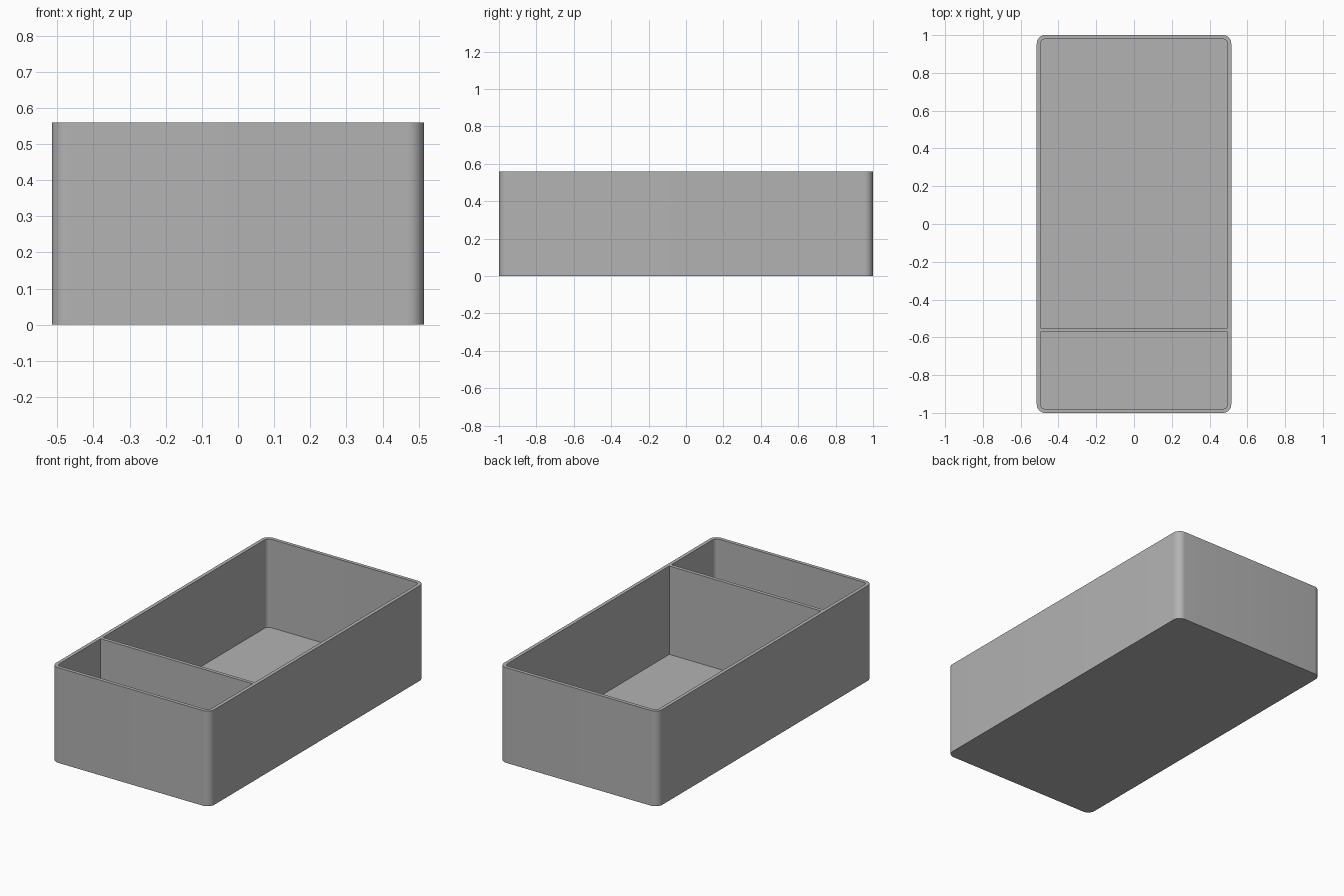
import bpy
import bmesh
from math import cos, sin, pi, radians

if "Cube" in bpy.data.objects:
    bpy.data.objects.remove(bpy.data.objects["Cube"], do_unlink=True)

HALF_W, HALF_L, HEIGHT = 0.515, 1.0, 0.56
WALL, FLOOR = 0.021, 0.04
RADIUS = 0.045
DIVIDER_FRONT, DIVIDER_BACK = -0.571, -0.55
STEPS = 10

grey = bpy.data.materials.new("grey plastic")
grey.use_nodes = True
grey.diffuse_color = (0.45, 0.45, 0.45, 1)
grey.node_tree.nodes["Principled BSDF"].inputs["Base Color"].default_value = grey.diffuse_color


def outline(half_w, y0, y1, r_front, r_back):
    """Rectangle with its own corner radius at the front and back ends."""
    corners = [(1, y1, 1, r_back), (-1, y1, 1, r_back),
               (-1, y0, -1, r_front), (1, y0, -1, r_front)]
    points = []
    for quarter, (sx, y, sy, r) in enumerate(corners):
        count = STEPS if r else 0
        for i in range(count + 1):
            a = pi / 2 * (quarter + (i / count if count else 0))
            points.append((sx * (half_w - r) + r * cos(a), y - sy * r + r * sin(a)))
    return points


def prism(name, points, z0, z1):
    bm = bmesh.new()
    base = bm.faces.new([bm.verts.new((x, y, z0)) for x, y in points])
    top = bmesh.ops.extrude_face_region(bm, geom=[base])["geom"]
    bmesh.ops.translate(bm, vec=(0, 0, z1 - z0),
                        verts=[v for v in top if isinstance(v, bmesh.types.BMVert)])
    bmesh.ops.recalc_face_normals(bm, faces=bm.faces)
    mesh = bpy.data.meshes.new(name)
    bm.to_mesh(mesh)
    bm.free()
    mesh.materials.append(grey)
    obj = bpy.data.objects.new(name, mesh)
    bpy.context.collection.objects.link(obj)
    return obj


# Solid rounded block for the tray
tray = prism("tray", outline(HALF_W, -HALF_L, HALF_L, RADIUS, RADIUS), 0, HEIGHT)

# Two pockets, rounded at the outer ends and square against the divider
inner_w, inner_l, inner_r = HALF_W - WALL, HALF_L - WALL, RADIUS - WALL
pockets = [
    ("front_pocket", outline(inner_w, -inner_l, DIVIDER_FRONT, inner_r, 0)),
    ("back_pocket", outline(inner_w, DIVIDER_BACK, inner_l, 0, inner_r)),
]
bpy.ops.object.select_all(action='DESELECT')
bpy.context.view_layer.objects.active = tray
tray.select_set(True)
for name, points in pockets:
    cutter = prism(name, points, FLOOR, HEIGHT + 0.1)
    cutter.hide_render = True
    cut = tray.modifiers.new(name, 'BOOLEAN')
    cut.operation = 'DIFFERENCE'
    cut.solver = 'EXACT'
    cut.object = cutter
    bpy.ops.object.modifier_apply(modifier=cut.name)
    bpy.data.objects.remove(cutter, do_unlink=True)

bpy.ops.object.shade_smooth_by_angle(angle=radians(30))
